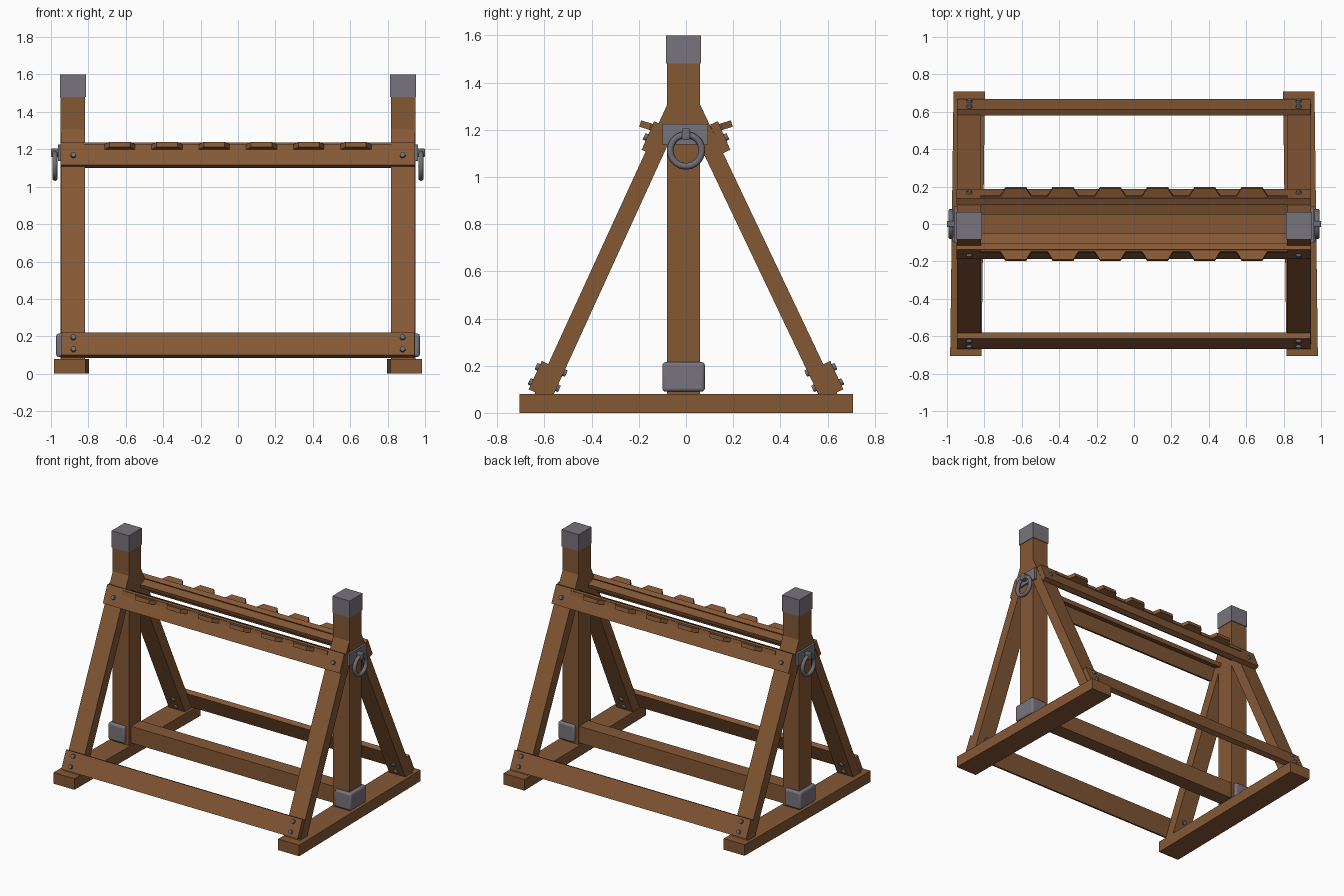
import bpy, bmesh, math
from mathutils import Vector, Matrix

if "Cube" in bpy.data.objects:
    bpy.data.objects.remove(bpy.data.objects["Cube"])

def material(name, rgb):
    m = bpy.data.materials.new(name)
    m.diffuse_color = (*rgb, 1)
    m.use_nodes = True
    m.node_tree.nodes["Principled BSDF"].inputs["Base Color"].default_value = m.diffuse_color
    return m

WOOD = material("brown wood", (0.235, 0.098, 0.036))
IRON = material("grey iron", (0.19, 0.175, 0.205))
FITTING = material("dark iron", (0.155, 0.155, 0.18))

def finish(name, bm, mat, bevel=0, smooth=False):
    bmesh.ops.recalc_face_normals(bm, faces=bm.faces)
    me = bpy.data.meshes.new(name)
    bm.to_mesh(me)
    bm.free()
    me.materials.append(mat)
    ob = bpy.data.objects.new(name, me)
    bpy.context.collection.objects.link(ob)
    if bevel:
        b = ob.modifiers.new("bevel", 'BEVEL')
        b.width, b.segments = bevel, 3
    if smooth:
        bpy.ops.object.select_all(action='DESELECT')
        ob.select_set(True)
        bpy.context.view_layer.objects.active = ob
        bpy.ops.object.shade_smooth_by_angle(angle=math.radians(40))
    return ob

def prism(name, pts, offset, mat, **kw):
    """Extrude a 3D polygon by an offset vector."""
    bm = bmesh.new()
    f = bm.faces.new([bm.verts.new(p) for p in pts])
    r = bmesh.ops.extrude_face_region(bm, geom=[f])
    bmesh.ops.translate(bm, vec=offset,
                        verts=[v for v in r["geom"] if isinstance(v, bmesh.types.BMVert)])
    return finish(name, bm, mat, **kw)

def box(name, x, y, z, mat, **kw):
    x0, x1 = sorted(x)
    pts = [(x0, y[0], z[0]), (x0, y[1], z[0]), (x0, y[1], z[1]), (x0, y[0], z[1])]
    return prism(name, pts, (x1 - x0, 0, 0), mat, **kw)

def beam(name, profile, x0, x1, mat=WOOD):
    """Beam along x from a (y, z) profile."""
    return prism(name, [(x0, y, z) for y, z in profile], (x1 - x0, 0, 0), mat)

def bolt(name, loc, axis):
    bm = bmesh.new()
    rot = Vector(axis).to_track_quat('Z', 'Y').to_matrix().to_4x4()
    bmesh.ops.create_cone(bm, cap_ends=True, segments=12, radius1=0.017, radius2=0.014,
                          depth=0.03, matrix=Matrix.Translation(loc) @ rot)
    finish(name, bm, FITTING, smooth=True)

# End frames, left and right
for sx, side in ((-1, "left"), (1, "right")):
    # floor foot, slightly splayed
    foot = [(sx * (0.89 + dx + sh), y, 0) for dx, y, sh in
            ((-0.084, -0.705, 0.009), (0.084, -0.705, 0.009),
             (0.084, 0.708, -0.009), (-0.084, 0.708, -0.009))]
    prism(side + "_foot", foot, (0, 0, 0.08), WOOD)
    # post with cap and base collar
    box(side + "_post", (sx * 0.818, sx * 0.948), (-0.08, 0.06), (0.08, 1.49), WOOD)
    box(side + "_post_cap", (sx * 0.814, sx * 0.952), (-0.084, 0.064), (1.48, 1.6), IRON)
    box(side + "_post_collar", (sx * 0.84, sx * 0.972), (-0.1, 0.08), (0.09, 0.215),
        IRON, bevel=0.014, smooth=True)
    # ring plate, staple and ring
    box(side + "_ring_plate", (sx * 0.94, sx * 0.962), (-0.1, 0.094), (1.138, 1.225), IRON)
    box(side + "_ring_staple", (sx * 0.955, sx * 1.0), (-0.017, 0.017), (1.158, 1.205),
        FITTING, bevel=0.006)
    bm = bmesh.new()
    n, k = 28, 10
    rows = []
    for i in range(n):
        a = 2 * math.pi * i / n
        row = []
        for j in range(k):
            b = 2 * math.pi * j / k
            r = 0.067 + 0.014 * math.cos(b)
            row.append(bm.verts.new((sx * 0.979 + 0.014 * math.sin(b),
                                     r * math.cos(a), 1.112 + r * math.sin(a))))
        rows.append(row)
    for i in range(n):
        for j in range(k):
            p, q = rows[i], rows[(i + 1) % n]
            bm.faces.new((p[j], q[j], q[(j + 1) % k], p[(j + 1) % k]))
    finish(side + "_ring", bm, FITTING, smooth=True)

    # sloping braces and bolts, front and back
    for sy, face in ((-1, "front"), (1, "back")):
        top = 0.08 if sy < 0 else 0.06
        beam(f"{face}_{side}_brace",
             [(sy * 0.642, 0.08), (sy * 0.56, 0.08), (sy * top, 1.13), (sy * top, 1.306)],
             sx * 0.817, sx * 0.946)
        out = Vector((0, sy * 0.909, 0.416))
        for y, z in ((0.651, 0.128), (0.622, 0.192), (0.164, 1.166)):
            bolt(f"{face}_{side}_rail_bolt", (sx * 0.88, sy * y, z), out)
        for y, z in ((0.55, 0.108), (0.521, 0.172)):
            bolt(f"{face}_{side}_inner_bolt", (sx * 0.88, sy * y, z), -out)

# Long rails and notched boards, front and back
for sy, face in ((-1, "front"), (1, "back")):
    beam(face + "_lower_rail", [(sy * 0.635, 0.085), (sy * 0.667, 0.1),
                                (sy * 0.611, 0.22), (sy * 0.579, 0.205)], -0.947, 0.943)
    beam(face + "_upper_rail", [(sy * 0.155, 1.1), (sy * 0.188, 1.115),
                                (sy * 0.135, 1.236), (sy * 0.102, 1.221)], -0.95, 0.945)
    # outline: straight inner edge, six teeth on the outer edge
    outline = [(0.82, 0.05), (-0.82, 0.05), (-0.82, 0.148)]
    for i in range(6):
        c = -0.632 + 0.2525 * i
        outline += [(c - 0.082, 0.148), (c - 0.055, 0.19), (c + 0.055, 0.19), (c + 0.082, 0.148)]
    outline.append((0.82, 0.148))
    prism(face + "_notched_board",
          [(x, sy * y, 1.24 + (y - 0.19) * 0.32) for x, y in outline],
          (0, sy * 0.008, -0.027), WOOD)

# Middle stretcher between the posts
box("middle_stretcher", (-0.83, 0.83), (-0.055, 0.053), (0.09, 0.21), WOOD)
